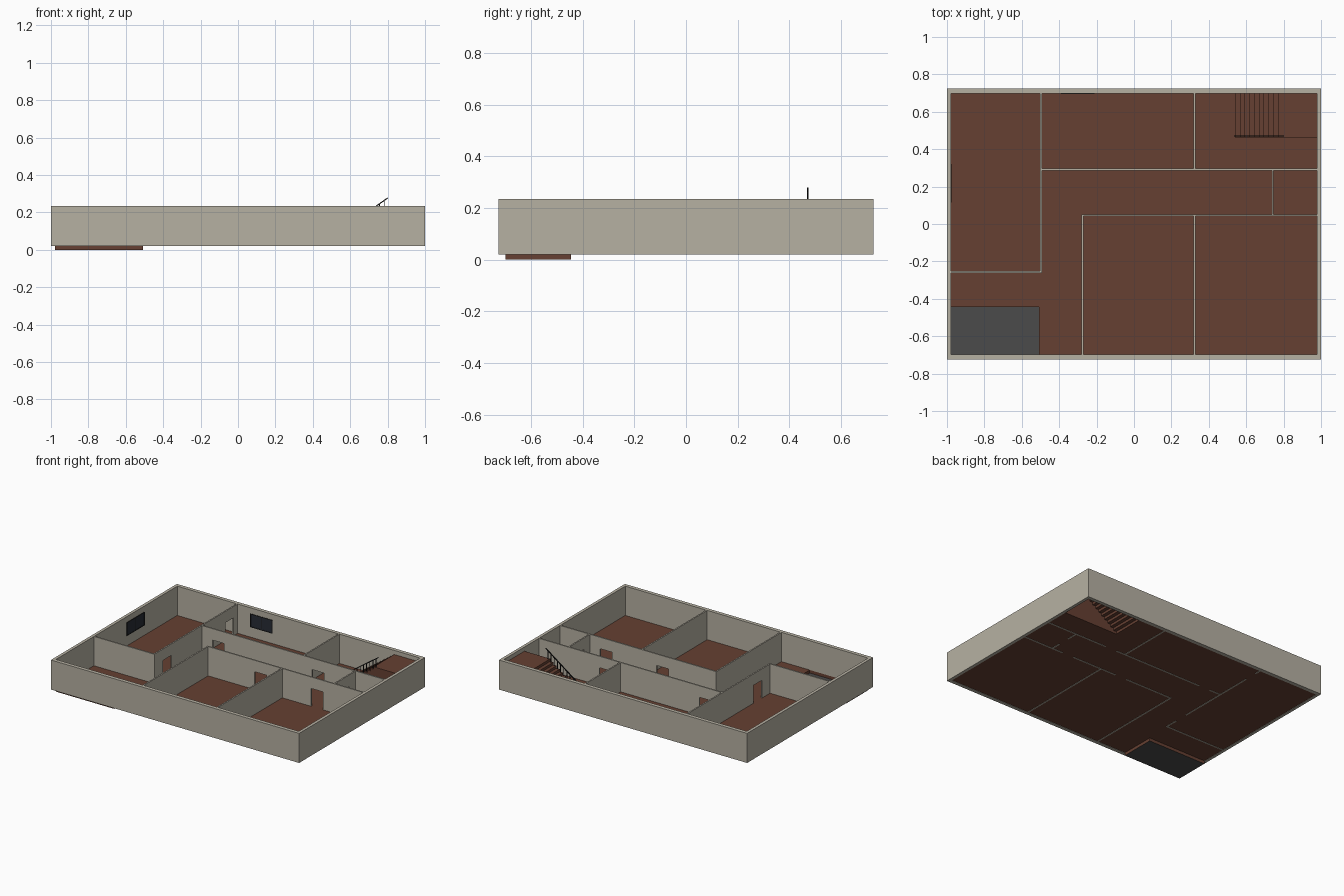
import bpy, bmesh, math
from mathutils import Vector

if "Cube" in bpy.data.objects:
    bpy.data.objects.remove(bpy.data.objects["Cube"])

def material(name, rgb):
    m = bpy.data.materials.new(name)
    m.diffuse_color = (*rgb, 1)
    m.use_nodes = True
    m.node_tree.nodes["Principled BSDF"].inputs["Base Color"].default_value = m.diffuse_color
    return m

PLASTER = material("plaster", (0.47, 0.44, 0.365))
WOOD = material("wood", (0.133, 0.051, 0.032))
TILE = material("dark_tile", (0.07, 0.07, 0.07))
GLASS = material("dark_glass", (0.02, 0.025, 0.035))
BLACK = material("black_metal", (0.012, 0.012, 0.012))

Z0, Z1, DOOR_Z, FLOOR_Z = 0.02, 0.235, 0.152, 0.022
X, Y = 1.0, 0.725          # outer half sizes
IX, IY = 0.978, 0.698      # inner half sizes
T = 0.005                  # half thickness of the inner walls

def finish(name, bm, mat):
    me = bpy.data.meshes.new(name)
    bm.to_mesh(me)
    bm.free()
    me.materials.append(mat)
    ob = bpy.data.objects.new(name, me)
    bpy.context.collection.objects.link(ob)
    return ob

def box(bm, x0, x1, y0, y1, z0, z1):
    v = bmesh.ops.create_cube(bm, size=1)["verts"]
    bmesh.ops.scale(bm, vec=(x1 - x0, y1 - y0, z1 - z0), verts=v)
    bmesh.ops.translate(bm, vec=((x0 + x1) / 2, (y0 + y1) / 2, (z0 + z1) / 2), verts=v)

def face(bm, *pts):
    bm.faces.new([bm.verts.new(p) for p in pts])

def flat(bm, x0, x1, y0, y1, z):
    face(bm, (x0, y0, z), (x1, y0, z), (x1, y1, z), (x0, y1, z))

def wall(name, axis, at, a, b, doors=()):
    """Thin wall along an axis, with door openings given as (start, end)."""
    bm = bmesh.new()
    def part(lo, hi, z):
        if axis == "x":
            box(bm, lo, hi, at - T, at + T, z, Z1)
        else:
            box(bm, at - T, at + T, lo, hi, z, Z1)
    start = a
    for lo, hi in doors:
        part(start, lo, Z0)
        part(lo, hi, DOOR_Z)
        start = hi
    part(start, b, Z0)
    finish(name, bm, PLASTER)

# Outer walls
bm = bmesh.new()
for s in (-1, 1):
    box(bm, -X, X, min(s * IY, s * Y), max(s * IY, s * Y), Z0, Z1)
    box(bm, min(s * IX, s * X), max(s * IX, s * X), -IY, IY, Z0, Z1)
finish("outer_walls", bm, PLASTER)

# Inner walls
WX, HN, HS, EX, MX, CX = -0.497, 0.292, 0.047, 0.323, -0.275, 0.742
wall("west_room_wall", "y", WX, -0.256 - T, IY, [(-0.16, -0.06), (0.556, 0.65)])
wall("west_room_end_wall", "x", -0.256, -IX, WX - T)
wall("hall_north_wall", "x", HN, WX + T, IX, [(-0.405, -0.315), (0.395, 0.49)])
wall("hall_south_wall", "x", HS, MX - T, IX, [(0.105, 0.2), (0.56, 0.655)])
wall("stair_room_wall", "y", EX, HN + T, IY)
wall("closet_wall", "y", CX, HS + T, HN - T, [(0.12, 0.21)])
wall("entry_room_wall", "y", MX, -IY, HS - T)
wall("south_rooms_wall", "y", EX, -IY, HS - T)

# Floor, leaving out the entry pit and the space under the stairs
PX, PY = -0.508, -0.445
SX, SY = 0.54, 0.462
bm = bmesh.new()
flat(bm, -IX, PX, PY, IY, FLOOR_Z)
flat(bm, PX, SX, -IY, IY, FLOOR_Z)
flat(bm, SX, IX, -IY, SY, FLOOR_Z)
finish("floor", bm, WOOD)

# Sunken entry: wooden sides and tiled bottom
bm = bmesh.new()
corners = [(-IX, -IY), (PX, -IY), (PX, PY), (-IX, PY)]
for p, q in zip(corners, corners[1:] + corners[:1]):
    face(bm, (*p, 0), (*q, 0), (*q, FLOOR_Z), (*p, FLOOR_Z))
finish("entry_sides", bm, WOOD)
bm = bmesh.new()
flat(bm, -IX, PX, -IY, PY, 0)
finish("entry_tile", bm, TILE)

# Stairs: folded sheet of risers and treads, landing and side panel
STEPS, RUN, RISE = 10, 0.0255, 0.0183
profile = [(SX, FLOOR_Z)]
for i in range(STEPS):
    z = FLOOR_Z + (i + 1) * RISE
    profile.append((SX + i * RUN, z))
    profile.append((SX + (i + 1) * RUN if i < STEPS - 1 else IX, z))
bm = bmesh.new()
for (xa, za), (xb, zb) in zip(profile, profile[1:]):
    face(bm, (xa, SY, za), (xb, SY, zb), (xb, IY, zb), (xa, IY, za))
face(bm, *[(x, SY, z) for x, z in profile + [(IX, FLOOR_Z)]][::-1])
finish("stairs", bm, WOOD)

# Stair railing: sloped handrail with one baluster per step
RY = SY + 0.009
bm = bmesh.new()
ra, rb = Vector((0.537, RY, 0.09)), Vector((0.80, RY, 0.277))
d = rb - ra
box(bm, -d.length / 2, d.length / 2, -0.003, 0.003, -0.003, 0.003)
bmesh.ops.rotate(bm, cent=(0, 0, 0), verts=bm.verts[:],
                 matrix=Vector((1, 0, 0)).rotation_difference(d).to_matrix())
bmesh.ops.translate(bm, vec=(ra + rb) / 2, verts=bm.verts[:])
finish("handrail", bm, BLACK)
bm = bmesh.new()
for i in range(STEPS):
    x = SX + (i + 0.5) * RUN
    top = ra.z + (x - ra.x) * d.z / d.x
    box(bm, x - 0.002, x + 0.002, RY - 0.002, RY + 0.002, FLOOR_Z + (i + 1) * RISE, top)
finish("balusters", bm, BLACK)

# Windows on the inside of the west and north walls: two panes in a frame
def window(name, on_west, a, b, z0=0.095, z1=0.193):
    def add(bm, lo, hi, za, zb, depth):
        if on_west:
            box(bm, -IX - 0.004, -IX + depth, lo, hi, za, zb)
        else:
            box(bm, lo, hi, IY - depth, IY + 0.004, za, zb)
    f, mid = 0.005, (a + b) / 2
    bm = bmesh.new()
    add(bm, a + f, b - f, z0 + f, z1 - f, 0.001)
    finish(name + "_glass", bm, GLASS)
    bm = bmesh.new()
    for lo, hi in ((a, a + f), (mid - f / 2, mid + f / 2), (b - f, b)):
        add(bm, lo, hi, z0 + f, z1 - f, 0.003)
    add(bm, a, b, z0, z0 + f, 0.003)
    add(bm, a, b, z1 - f, z1, 0.003)
    finish(name + "_frame", bm, BLACK)

window("west_window", True, 0.115, 0.32)
window("north_window", False, -0.39, -0.21)
